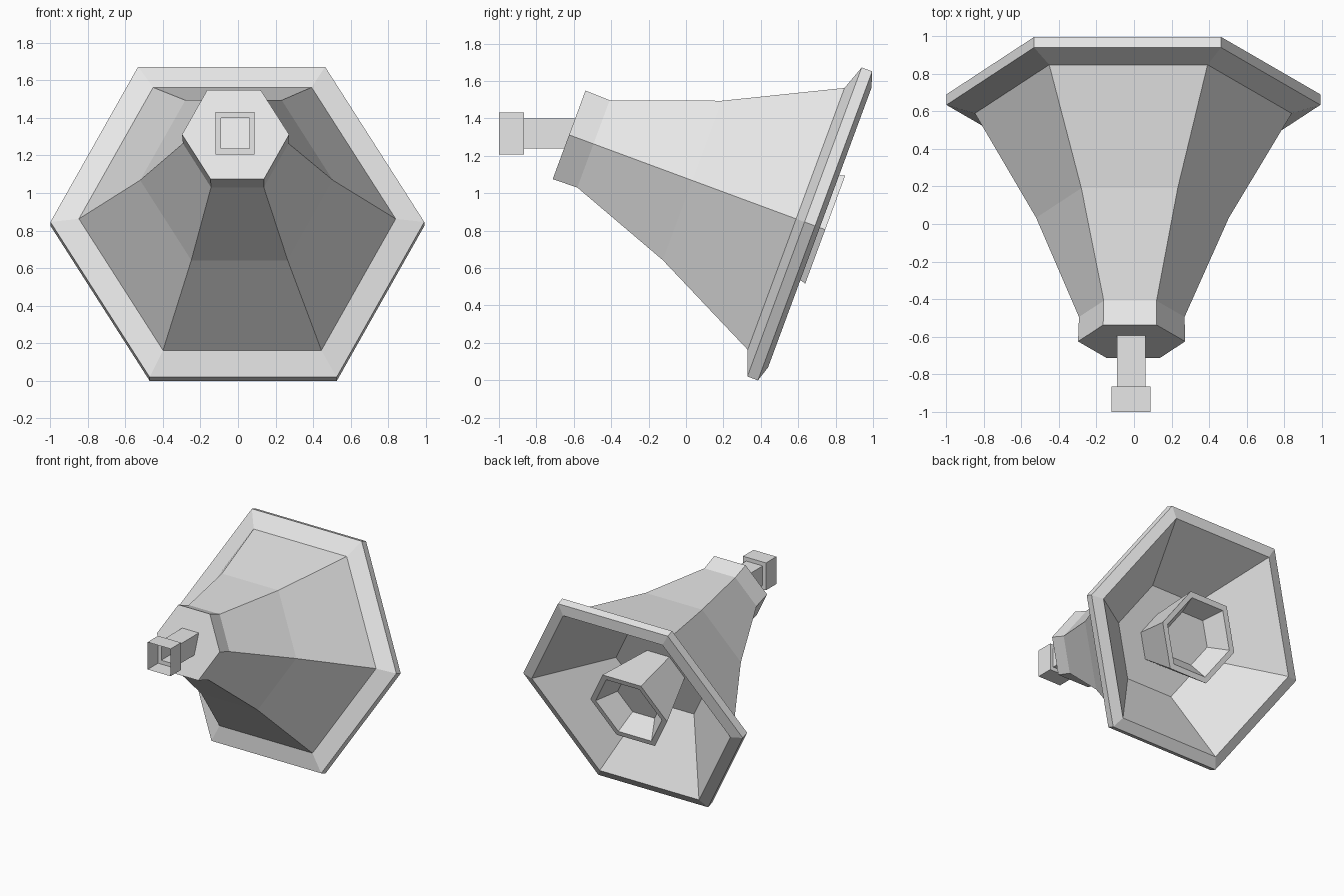
import bpy, bmesh, math
from mathutils import Vector

cube = bpy.data.objects.get("Cube")
if cube:
    bpy.data.objects.remove(cube)

# Single plain grey for the whole model
grey = bpy.data.materials.new("light_grey")
grey.use_nodes = True
colour = (0.8, 0.8, 0.8, 1)
grey.diffuse_color = colour
grey.node_tree.nodes["Principled BSDF"].inputs["Base Color"].default_value = colour

# Tilted horn axis: ORIGIN is the centre of the mouth's rear edge
ORIGIN = Vector((-0.003, 0.69, 0.825))
AXIS = Vector((0.007, 0.938, -0.347))
UP = Vector((-0.035, 0.347, 0.938))
SIDE = Vector((1, 0, 0))


def hex_ring(along, radius):
    """Six corners of a slightly skewed hexagon across the horn axis."""
    ring = []
    for k in range(6):
        t = math.radians(60 * k)
        ring.append(ORIGIN + AXIS * along + SIDE * radius * math.cos(t)
                    + UP * radius * 1.022 * math.sin(t))
    return ring


def square_ring(y, half_x, half_z):
    """Four corners of an upright rectangle facing the front."""
    signs = ((-1, -1), (1, -1), (1, 1), (-1, 1))
    return [Vector((-0.015 + sx * half_x, y, 1.318 + sz * half_z)) for sx, sz in signs]


def loft(name, rings, capped=True):
    bm = bmesh.new()
    loops = [[bm.verts.new(p) for p in ring] for ring in rings]
    for a, b in zip(loops, loops[1:]):
        n = len(a)
        for i in range(n):
            j = (i + 1) % n
            bm.faces.new((a[i], a[j], b[j], b[i]))
    if capped:
        bm.faces.new(loops[0])
        bm.faces.new(loops[-1])
    bmesh.ops.recalc_face_normals(bm, faces=bm.faces[:])
    mesh = bpy.data.meshes.new(name)
    bm.to_mesh(mesh)
    bm.free()
    mesh.materials.append(grey)
    obj = bpy.data.objects.new(name, mesh)
    bpy.context.collection.objects.link(obj)
    return obj


# Horn: rear cap, neck, flare, rim, lip, then the inner wall down to its floor
horn_profile = [(-1.402, 0.285), (-1.263, 0.281), (-0.70, 0.513), (-0.108, 0.843),
                (-0.06, 0.995), (0.0, 0.995), (0.027, 0.9), (-0.40, 0.42)]
loft("horn", [hex_ring(*p) for p in horn_profile])

# Inner tube: widens toward the mouth, with a recessed end
tube_profile = [(-0.41, 0.2), (0.058, 0.348), (0.058, 0.3), (-0.09, 0.2)]
loft("inner_tube", [hex_ring(*p) for p in tube_profile])

# Mount: hollow square arm stepping out to an open square socket
mount_profile = [(-0.58, 0.075, 0.08), (-0.865, 0.075, 0.08),
                 (-0.865, 0.104, 0.112), (-1.0, 0.104, 0.112)]
loft("mount_arm", [square_ring(*p) for p in mount_profile], capped=False)
